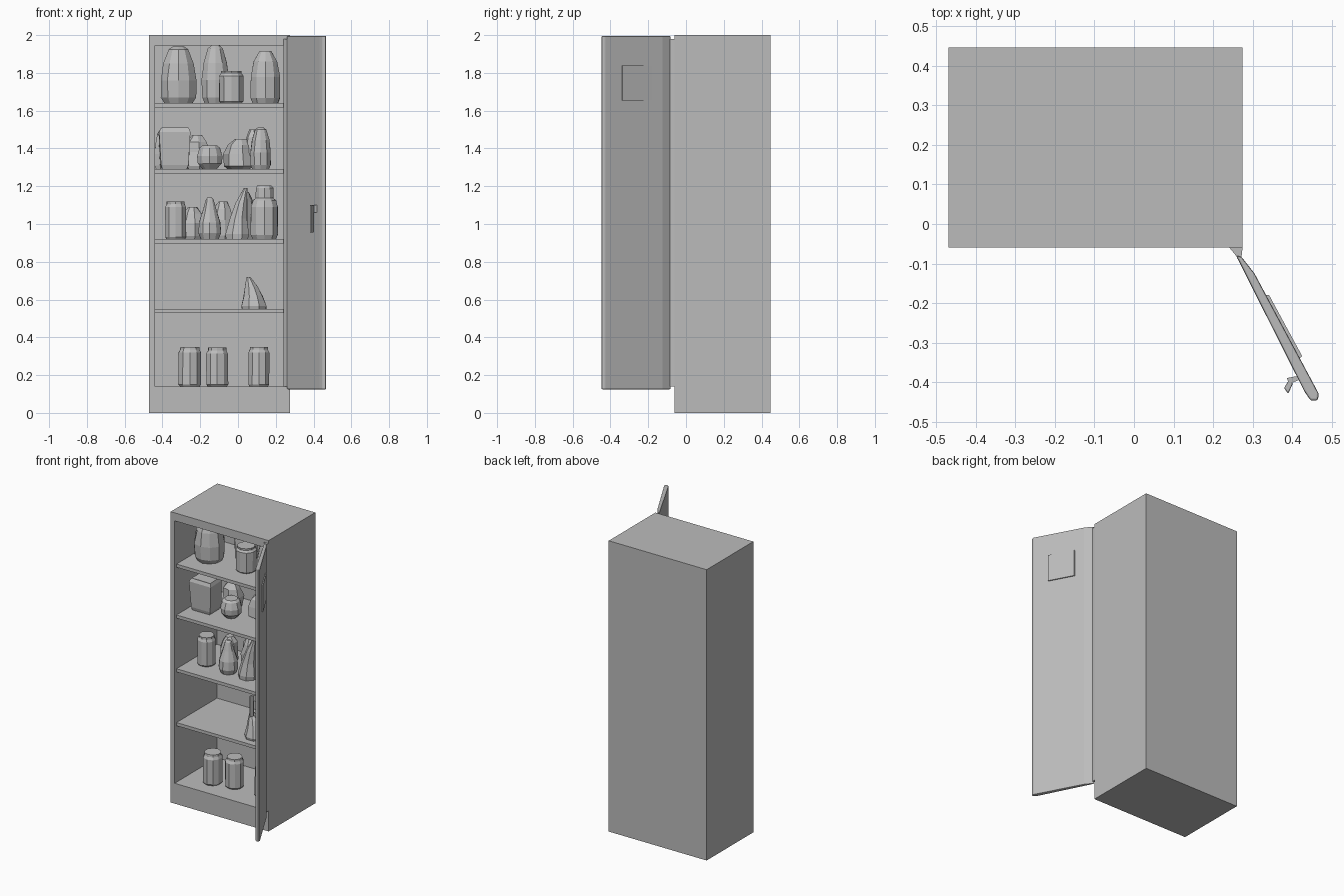
import bpy, bmesh, random
from math import cos, sin, pi
from mathutils import Vector

old = bpy.data.objects.get("Cube")
if old:
    bpy.data.objects.remove(old, do_unlink=True)
random.seed(4)

grey = bpy.data.materials.new("plain_grey")
grey.use_nodes = True
COLOUR = (0.5, 0.5, 0.5, 1)
grey.diffuse_color = COLOUR
grey.node_tree.nodes["Principled BSDF"].inputs["Base Color"].default_value = COLOUR


def finish(name, bm, bevel=0):
    bmesh.ops.recalc_face_normals(bm, faces=bm.faces)
    mesh = bpy.data.meshes.new(name)
    bm.to_mesh(mesh)
    bm.free()
    mesh.materials.append(grey)
    ob = bpy.data.objects.new(name, mesh)
    bpy.context.collection.objects.link(ob)
    if bevel:
        mod = ob.modifiers.new("soft_edges", 'BEVEL')
        mod.width = bevel
        mod.segments = 2
    return ob


def box_mesh(lo, hi):
    bm = bmesh.new()
    bmesh.ops.create_cube(bm, size=1)
    for v in bm.verts:
        v.co = Vector(b if c > 0 else a for a, b, c in zip(lo, hi, v.co))
    return bm


def prism(name, outline, z0, z1, bevel=0):
    """Plan outline pulled up from z0 to z1."""
    bm = bmesh.new()
    face = bm.faces.new([bm.verts.new((x, y, z0)) for x, y in outline])
    up = bmesh.ops.extrude_face_region(bm, geom=[face])["geom"]
    bmesh.ops.translate(bm, vec=(0, 0, z1 - z0),
                        verts=[g for g in up if isinstance(g, bmesh.types.BMVert)])
    return finish(name, bm, bevel)


def vessel(name, x, y, z, radius, height, profile, sides=10, lean=0, jitter=0.03, depth=1):
    """Low-poly turned shape; profile holds (radius, height) fractions."""
    bm = bmesh.new()
    rings = []
    for r, h in profile:
        ring = []
        for i in range(sides):
            a = 2 * pi * (i + 0.5) / sides
            k = radius * r * (1 + random.uniform(-jitter, jitter))
            ring.append(bm.verts.new((x + k * cos(a) + lean * h * h,
                                      y + k * sin(a) * depth, z + h * height)))
        rings.append(ring)
    for low, high in zip(rings, rings[1:]):
        for i in range(sides):
            j = (i + 1) % sides
            bm.faces.new((low[i], low[j], high[j], high[i]))
    bm.faces.new(rings[0])
    bm.faces.new(rings[-1])
    return finish(name, bm)


# Cabinet shell: front face inset, squared to the opening and pushed inwards
bm = box_mesh((-0.47, -0.06, 0), (0.275, 0.447, 2))
front = min(bm.faces, key=lambda f: f.calc_center_median().y)
bmesh.ops.inset_individual(bm, faces=[front], thickness=0.03)
for v in front.verts:
    v.co.x = -0.44 if v.co.x < 0 else 0.24
    v.co.z = 0.14 if v.co.z < 1 else 1.945
pushed = bmesh.ops.extrude_face_region(bm, geom=[front])["geom"]
bmesh.ops.translate(bm, vec=(0, 0.46, 0),
                    verts=[g for g in pushed if isinstance(g, bmesh.types.BMVert)])
if front.is_valid:
    bm.faces.remove(front)
finish("cabinet_shell", bm)

# Shelves
SHELVES = (0.55, 0.92, 1.29, 1.64)
for n, top in enumerate(SHELVES):
    finish(f"shelf_{n + 1}", box_mesh((-0.441, -0.04, top - 0.022), (0.241, 0.401, top)))

# Open door, its outer plate, hinge and handle
prism("door", [(0.258, -0.08), (0.272, -0.083), (0.305, -0.125), (0.468, -0.43),
               (0.465, -0.447), (0.447, -0.447), (0.432, -0.425)], 0.125, 1.995, 0.005)
prism("door_plate", [(0.322, -0.18), (0.342, -0.18), (0.426, -0.335), (0.41, -0.345)],
      1.655, 1.84)
prism("hinge_strip", [(0.24, -0.058), (0.275, -0.058), (0.272, -0.085), (0.258, -0.08)],
      0.14, 1.98)
prism("handle_mount", [(0.412, -0.385), (0.387, -0.39), (0.392, -0.405), (0.418, -0.395)],
      1.06, 1.1)
prism("handle_lever", [(0.395, -0.39), (0.38, -0.415), (0.39, -0.43), (0.402, -0.405)],
      0.955, 1.1, 0.003)

# Profiles of the stored goods
CAN = [(.88, 0), (1, .05), (1, .85), (.85, .93), (.85, 1), (.6, 1)]
JAR = [(.85, 0), (1, .08), (1, .6), (.85, .72), (.65, .76), (.65, .95), (.5, 1)]
VASE = [(.8, 0), (.98, .1), (1, .4), (.85, .7), (.55, .95), (.3, 1)]
PEAR = [(.8, 0), (1, .15), (.95, .4), (.6, .7), (.35, .95), (.2, 1)]
CONE = [(.95, 0), (1, .1), (.75, .4), (.5, .7), (.15, 1)]
POT = [(.55, 0), (.95, .25), (1, .55), (.8, .9), (.6, 1)]
DOME = [(.85, 0), (1, .1), (1, .5), (.8, .8), (.4, 1)]

S1, S2, S3, S4 = SHELVES
GOODS = [
    ("floor_can_a", -0.255, 0.09, 0.14, 0.063, 0.21, CAN),
    ("floor_can_b", -0.11, 0.12, 0.14, 0.06, 0.205, CAN),
    ("floor_can_c", 0.11, 0.12, 0.14, 0.058, 0.21, CAN),
    ("tall_can", -0.33, 0.13, S2, 0.058, 0.2, CAN),
    ("pear_bottle", -0.15, 0.11, S2, 0.062, 0.22, PEAR),
    ("wide_jar", 0.14, 0.13, S2, 0.075, 0.285, JAR),
    ("round_pot", -0.15, 0.14, S3, 0.07, 0.125, POT),
    ("shelf_bottle", 0.12, 0.14, S3, 0.057, 0.22, VASE),
    ("tall_vase", -0.315, 0.14, S4, 0.098, 0.3, VASE),
    ("back_cone_bottle", -0.12, 0.26, S4, 0.075, 0.305, VASE),
    ("short_jar", -0.035, 0.14, S4, 0.067, 0.17, CAN),
    ("domed_jar", 0.145, 0.14, S4, 0.082, 0.275, DOME),
]
for good in GOODS:
    vessel(*good)

# Leaning and crumpled goods
vessel("fin_shape", 0.085, 0.07, S1, 0.072, 0.17, CONE, 8, lean=-0.03)
vessel("leaning_cone", -0.005, 0.12, S2, 0.066, 0.27, CONE, 8, lean=0.045)
vessel("square_jug", -0.335, 0.13, S3, 0.105, 0.22,
       [(.85, 0), (1, .1), (1.1, .9), (.95, 1), (.6, .97)], 4, jitter=0.06, depth=0.8)
vessel("jug_spout", -0.41, 0.22, S3, 0.035, 0.2, VASE, 6)
for n, (x, z, r, h) in enumerate([(-0.22, S3, .07, .18), (0.01, S3, .08, .16), (0.08, S3, .05, .21),
                                  (-0.24, S2, .06, .17), (-0.08, S2, .06, .2), (0.04, S2, .05, .25)]):
    vessel(f"crumpled_bag_{n + 1}", x, 0.25, z, r, h, DOME, 7, jitter=0.18)
